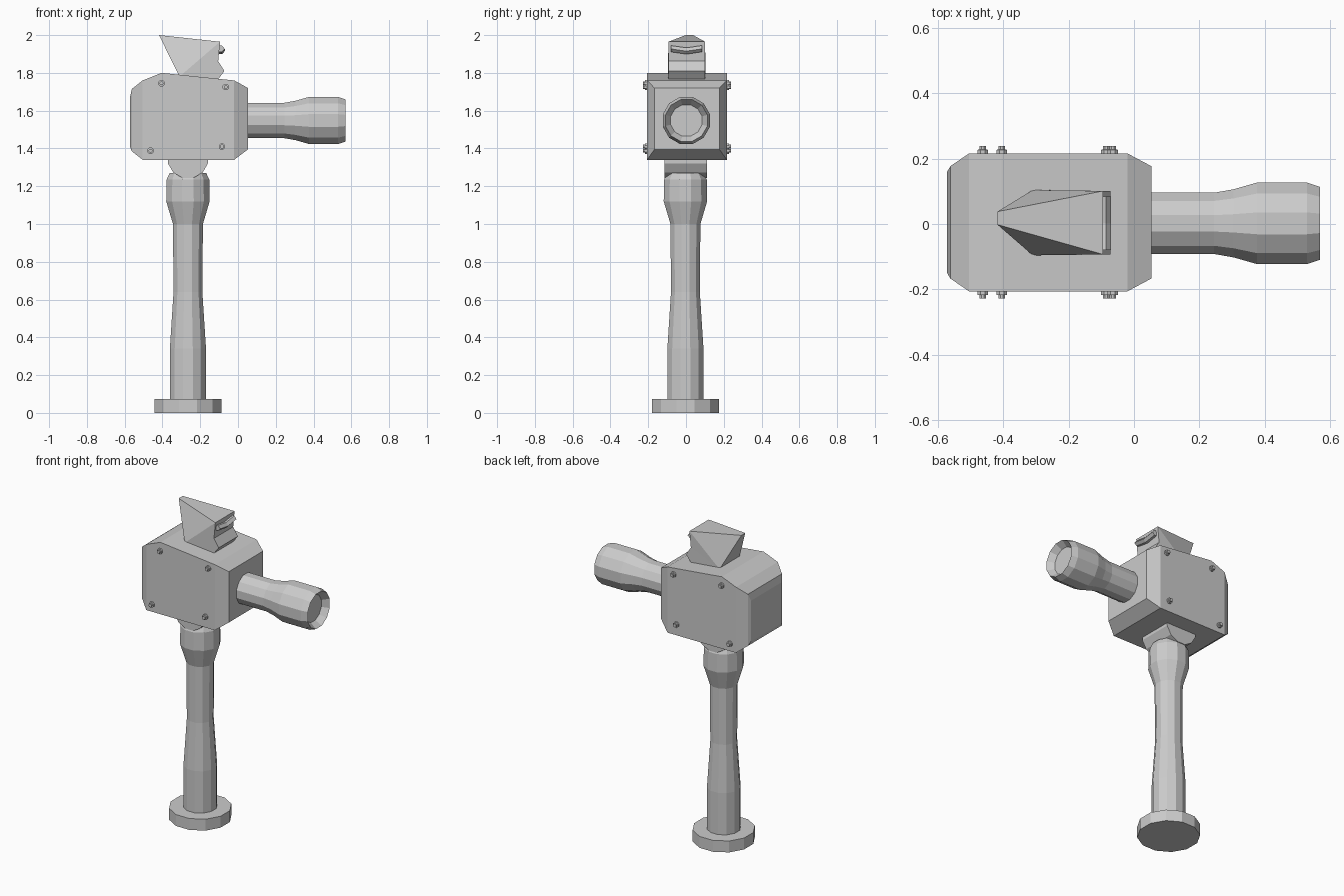
import bpy, bmesh, math
from mathutils import Matrix, Vector

if "Cube" in bpy.data.objects:
    bpy.data.objects.remove(bpy.data.objects["Cube"])

grey = bpy.data.materials.new("plain_grey")
grey.diffuse_color = (0.6, 0.6, 0.6, 1)
grey.use_nodes = True
grey.node_tree.nodes["Principled BSDF"].inputs["Base Color"].default_value = grey.diffuse_color


def finish(bm, name):
    bmesh.ops.recalc_face_normals(bm, faces=bm.faces[:])
    me = bpy.data.meshes.new(name)
    bm.to_mesh(me)
    bm.free()
    me.materials.append(grey)
    ob = bpy.data.objects.new(name, me)
    bpy.context.collection.objects.link(ob)
    return ob


def loft(name, rings):
    """Skin equal-length rings of points and cap both ends."""
    bm = bmesh.new()
    loops = [[bm.verts.new(p) for p in r] for r in rings]
    n = len(loops[0])
    for a, b in zip(loops, loops[1:]):
        for i in range(n):
            j = (i + 1) % n
            bm.faces.new((a[i], a[j], b[j], b[i]))
    bm.faces.new(loops[0])
    bm.faces.new(loops[-1])
    return finish(bm, name)


def turned(name, profile, origin, axis, sides=12):
    """Faceted lathe: profile is (distance along axis, radius)."""
    rot = Vector((0, 0, 1)).rotation_difference(Vector(axis)).to_matrix().to_4x4()
    m = Matrix.Translation(origin) @ rot
    rings = []
    for d, r in profile:
        angs = [2 * math.pi * (i + 0.5) / sides for i in range(sides)]
        rings.append([m @ Vector((r * math.cos(a), r * math.sin(a), d)) for a in angs])
    return loft(name, rings)


# Stand: foot disc, tapered post with flared collar, knuckle
PX = -0.265
turned("foot", [(0, 0.183), (0.073, 0.183)], (PX, -0.003, 0), (0, 0, 1))
turned("post", [(0.05, 0.099), (0.34, 0.099), (0.64, 0.079), (1.0, 0.082),
                (1.12, 0.119), (1.235, 0.117), (1.27, 0.1)], (PX, -0.003, 0), (0, 0, 1))
turned("knuckle", [(-0.112, 0.11), (0.112, 0.11)], (PX, -0.002, 1.35), (0, 1, 0))

# Housing: rectangular sections along x give the chamfered ends and sloped roof
CY = 0.005
sections = [(-0.572, 0.155, 1.41, 1.67), (-0.562, 0.172, 1.385, 1.715),
            (-0.505, 0.211, 1.34, 1.76), (-0.405, 0.211, 1.34, 1.80),
            (-0.02, 0.211, 1.34, 1.76), (0.053, 0.172, 1.395, 1.72)]
loft("housing", [[(x, CY - w, lo), (x, CY + w, lo), (x, CY + w, hi), (x, CY - w, hi)]
                 for x, w, lo, hi in sections])

# Barrel with flared muzzle and recessed end
turned("barrel", [(0.02, 0.097), (0.245, 0.097), (0.305, 0.108), (0.376, 0.129),
                  (0.53, 0.129), (0.57, 0.115), (0.53, 0.086)], (0, 0.002, 1.548), (1, 0, 0))

# Wedge-shaped hood on the roof
bm = bmesh.new()
side = [(-0.418, 0.02, 2.0), (-0.31, 0.1, 1.78), (-0.11, 0.097, 1.76),
        (-0.072, 0.097, 1.81), (-0.105, 0.097, 1.862), (-0.095, 0.097, 1.965)]
L = [bm.verts.new((x, -y + (0.018 if i == 0 else 0.004), z)) for i, (x, y, z) in enumerate(side)]
R = [bm.verts.new((x, y + (0.018 if i == 0 else 0.004), z)) for i, (x, y, z) in enumerate(side)]
for i in range(6):
    j = (i + 1) % 6
    bm.faces.new((L[i], L[j], R[j], R[i]))
for s in (L, R):
    bm.faces.new((s[0], s[1], s[5]))
    bm.faces.new((s[1], s[4], s[5]))
    bm.faces.new((s[1], s[2], s[3], s[4]))
finish(bm, "hood")

# Chevron lip on the hood's front
loft("lip", [[(-0.12, y, z + 0.018), (-0.085, y, z + 0.018), (-0.07, y, z), (-0.085, y, z - 0.016),
              (-0.12, y, z - 0.016)]
             for y, z in ((-0.08, 1.927), (0.002, 1.915), (0.084, 1.927))])

# Bolts on both flanks
for x, z in ((-0.405, 1.745), (-0.065, 1.725), (-0.463, 1.388), (-0.085, 1.41)):
    for s in (-1, 1):
        turned("bolt", [(0, 0.018), (0.013, 0.018), (0.014, 0.011), (0.024, 0.011)],
               (x, CY + s * 0.209, z), (0, s, 0), 8)
